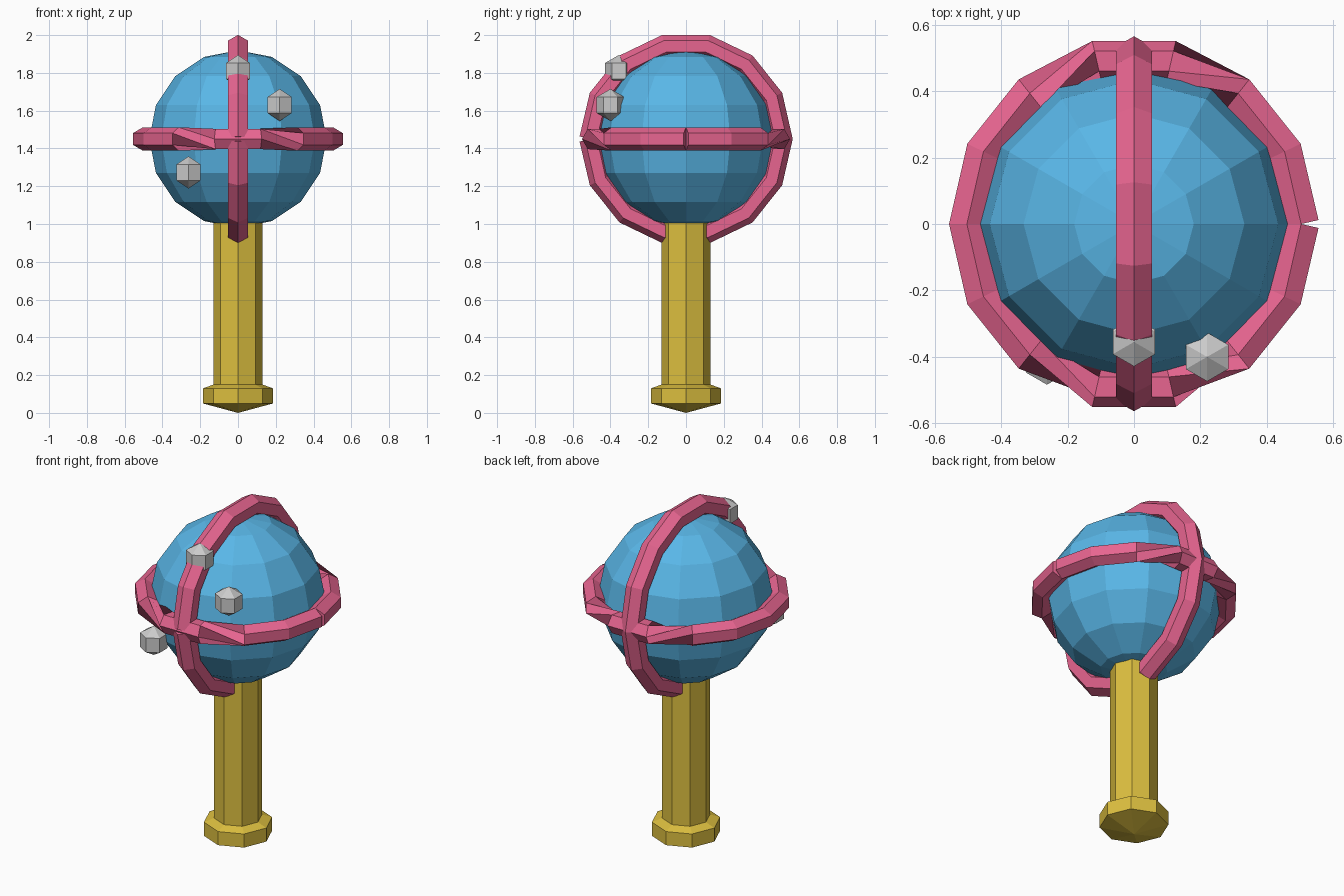
import bpy, bmesh
from math import sin, cos, pi
from mathutils import Vector

if "Cube" in bpy.data.objects:
    bpy.data.objects.remove(bpy.data.objects["Cube"])

CENTRE = Vector((0, 0, 1.45))


def material(name, rgb):
    m = bpy.data.materials.new(name)
    m.diffuse_color = (*rgb, 1)
    m.use_nodes = True
    m.node_tree.nodes["Principled BSDF"].inputs["Base Color"].default_value = m.diffuse_color
    return m


blue = material("blue", (0.10, 0.47, 0.80))
pink = material("pink", (0.80, 0.13, 0.28))
gold = material("gold", (0.72, 0.52, 0.05))


def finish(name, bm, mat=None, location=(0, 0, 0)):
    bmesh.ops.recalc_face_normals(bm, faces=bm.faces)
    mesh = bpy.data.meshes.new(name)
    bm.to_mesh(mesh)
    bm.free()
    obj = bpy.data.objects.new(name, mesh)
    obj.location = location
    bpy.context.collection.objects.link(obj)
    if mat:
        mesh.materials.append(mat)


def skin(bm, rings):
    for a, b in zip(rings, rings[1:]):
        n = len(a)
        for j in range(n):
            k = (j + 1) % n
            bm.faces.new((a[j], a[k], b[k], b[j]))


def ball(name, segments, rings, radius, location, mat=None):
    bm = bmesh.new()
    bmesh.ops.create_uvsphere(bm, u_segments=segments, v_segments=rings, radius=radius)
    finish(name, bm, mat, location)


def tube(name, path, radius, sides, mat):
    # open sweep; the frame's reference axis switches where the path runs along x
    bm = bmesh.new()
    rings = []
    for i, p in enumerate(path):
        t = (path[min(i + 1, len(path) - 1)] - path[max(i - 1, 0)]).normalized()
        ref = Vector((1, 0, 0)) if abs(t.x) < 0.9 else Vector((0, 0, 1))
        u = t.cross(ref).normalized()
        v = t.cross(u)
        rings.append([bm.verts.new(p + radius * (cos(a) * u + sin(a) * v))
                      for a in (2 * pi * j / sides for j in range(sides))])
    skin(bm, rings)
    bm.faces.new(rings[0])
    bm.faces.new(rings[-1])
    finish(name, bm, mat, CENTRE)


# Octagonal handle with flared pommel
bm = bmesh.new()
profile = [(0.185, 0.05), (0.185, 0.13), (0.13, 0.15), (0.13, 1.05)]
rings = [[bm.verts.new((r * cos(j * pi / 4), r * sin(j * pi / 4), z)) for j in range(8)]
         for r, z in profile]
skin(bm, rings)
tip = bm.verts.new((0, 0, 0))
for j in range(8):
    bm.faces.new((rings[0][j], tip, rings[0][(j + 1) % 8]))
bm.faces.new(rings[-1])
finish("handle", bm, gold)

# Faceted head
ball("head", 12, 8, 0.47, CENTRE, blue)

# Two hexagonal bands around the head
R, STEPS = 0.503, 14
angles = [2 * pi * i / STEPS for i in range(STEPS + 1)]
tube("level_band", [Vector((R * cos(a), R * sin(a), 0)) for a in angles], 0.062, 6, pink)
tube("upright_band", [Vector((0, -R * cos(a), R * sin(a))) for a in angles], 0.062, 6, pink)

# Small grey studs on the front
for i, pos in enumerate([(0, -0.355, 1.81), (0.22, -0.40, 1.63), (-0.262, -0.41, 1.273)]):
    ball(f"stud_{i + 1}", 6, 3, 0.085, pos)
